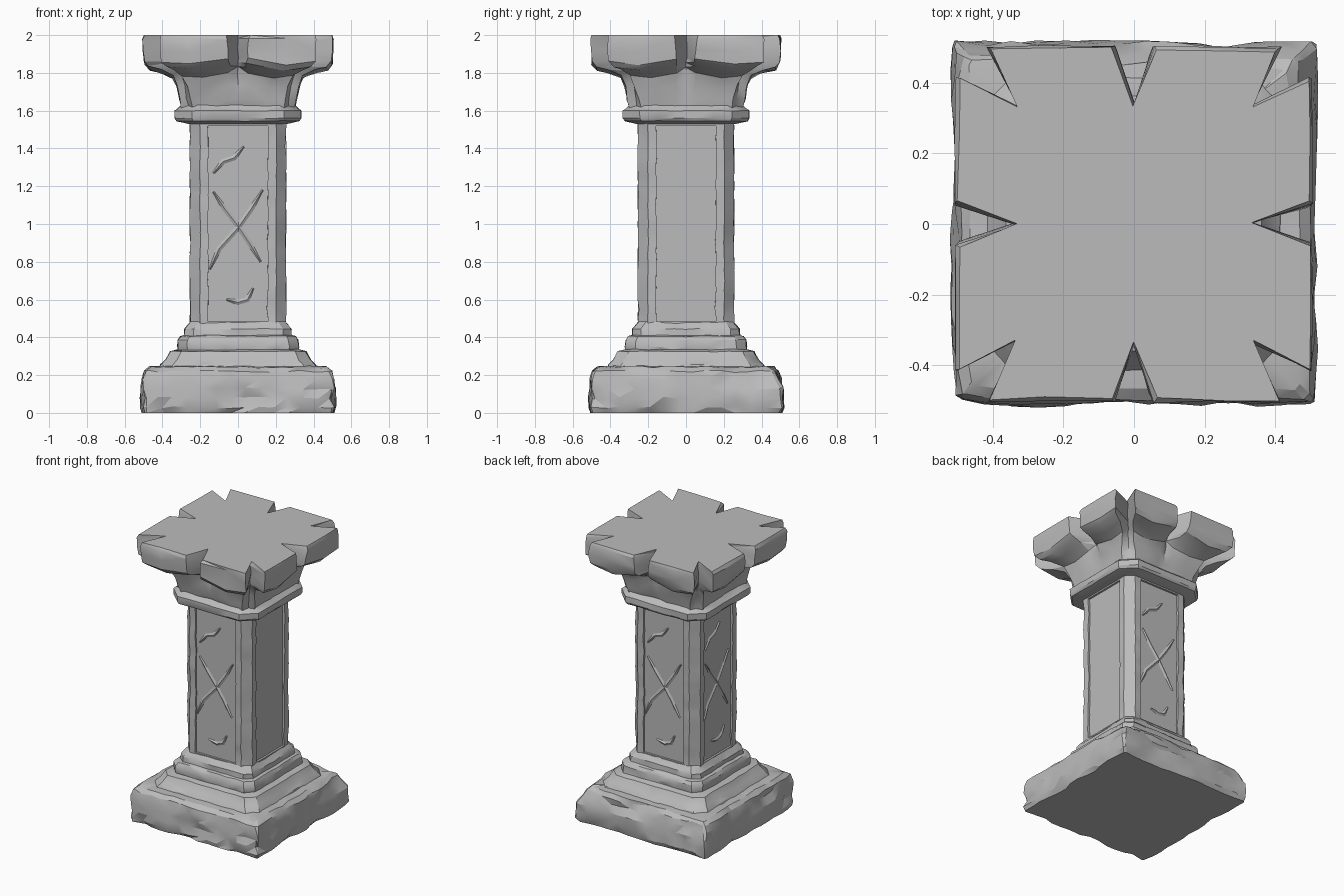
import bpy, bmesh, random
from math import pi, radians
from mathutils import Vector, Matrix, noise

random.seed(7)
if "Cube" in bpy.data.objects:
    bpy.data.objects.remove(bpy.data.objects["Cube"])

stone = bpy.data.materials.new("grey_stone")
stone.use_nodes = True
GREY = (0.5, 0.5, 0.5, 1)
stone.diffuse_color = GREY
stone.node_tree.nodes["Principled BSDF"].inputs["Base Color"].default_value = GREY


def finish(name, bm, angle=28):
    """Turn a bmesh into a shaded stone object."""
    bmesh.ops.recalc_face_normals(bm, faces=bm.faces[:])
    bmesh.ops.triangulate(bm, faces=bm.faces[:])
    mesh = bpy.data.meshes.new(name)
    bm.to_mesh(mesh)
    bm.free()
    mesh.materials.append(stone)
    ob = bpy.data.objects.new(name, mesh)
    bpy.context.collection.objects.link(ob)
    bpy.ops.object.select_all(action='DESELECT')
    ob.select_set(True)
    bpy.context.view_layer.objects.active = ob
    bpy.ops.object.shade_smooth_by_angle(angle=radians(angle))
    return ob


def loft(name, rings, rough=0.0, chip=0.0, angle=28, turn=0.0):
    """Skin rings of 3D points; chip wears dents inward, rough is fine jitter."""
    bm = bmesh.new()
    rows = []
    for i, ring in enumerate(rings):
        row = []
        for p in ring:
            p = Vector(p)
            worn = max(0, noise.noise(Vector((p.x + p.z, p.y - p.z, p.z)) * 5)) * chip
            shrink = 1 - worn / max(abs(p.x), abs(p.y), 0.1)
            dz = random.uniform(-rough, rough) if 0 < i < len(rings) - 1 else 0
            q = Vector((p.x * shrink + random.uniform(-rough, rough),
                        p.y * shrink + random.uniform(-rough, rough), p.z + dz))
            row.append(bm.verts.new(q))
        rows.append(row)
    for a, b in zip(rows, rows[1:]):
        for j in range(len(a)):
            k = (j + 1) % len(a)
            bm.faces.new((a[j], a[k], b[k], b[j]))
    bm.faces.new(rows[0][::-1])
    bm.faces.new(rows[-1])
    bm.transform(Matrix.Rotation(turn, 4, 'Z'))
    return finish(name, bm, angle)


def four_sides(side):
    """Repeat the points of the front side around the pillar."""
    return [Matrix.Rotation(q * pi / 2, 3, 'Z') @ Vector(p) for q in range(4) for p in side]


def square(z, half, cut, n=6):
    """Square ring with cut corners and n segments along each side."""
    e = half - cut
    return four_sides([(-e + 2 * e * i / n, -half, z) for i in range(n + (cut > 0))])


# Rough plinth with chiselled sides
plinth = [(0, .505), (.03, .515), (.08, .515), (.13, .512), (.18, .505),
          (.22, .495), (.243, .465), (.25, .38)]
loft("plinth", [square(z, h, 0.012, 13) for z, h in plinth], .006, .055, 22)

# Stepped moulding between plinth and shaft
steps = [(.23, .42), (.255, .41), (.28, .385), (.325, .36), (.335, .32), (.35, .322),
         (.385, .318), (.405, .305), (.41, .285), (.445, .283), (.46, .27), (.485, .25)]
loft("base_moulding", [square(z, h, h * .16, 8) for z, h in steps], .003, .012)

# Shaft core is the floor of the recessed panels
loft("shaft_core", [square(z, .24, .05, 2) for z in (.45, 1.57)])

# Worn corner posts and the rails that frame each panel
def post_ring(z):
    return [(.158, -.255, z), (.203, -.255, z), (.255, -.203, z),
            (.255, -.158, z), (.2, -.158, z), (.158, -.2, z)]

for q, corner in enumerate(("front_left", "back_left", "back_right", "front_right")):
    levels = [.45 + 1.11 * i / 22 for i in range(23)]
    loft("corner_post_" + corner, [post_ring(z) for z in levels], .0025, .012, turn=q * pi / 2)

for q, face in enumerate(("front", "left", "back", "right")):
    for end, lo, hi in (("lower", .45, .485), ("upper", 1.52, 1.57)):
        rail = [[(-.17, -.254, z), (.17, -.254, z), (.17, -.2, z), (-.17, -.2, z)]
                for z in (lo, hi)]
        loft(f"{end}_rail_{face}", rail, turn=q * pi / 2)


# Faint carved ribbons on three of the panels
def ribbon(name, path, turn, width=.016, height=.009):
    bm = bmesh.new()
    pts = [Vector((x, -.239, z)) for x, z in path]
    rows = []
    for i, p in enumerate(pts):
        along = (pts[min(i + 1, len(pts) - 1)] - pts[max(i - 1, 0)]).normalized()
        across = along.cross(Vector((0, 1, 0))) * width * (.4 if i in (0, len(pts) - 1) else 1)
        rows.append([bm.verts.new(v) for v in
                     (p - across, p - Vector((0, height, 0)), p + across)])
    for a, b in zip(rows, rows[1:]):
        for j in range(3):
            k = (j + 1) % 3
            bm.faces.new((a[j], a[k], b[k], b[j]))
    bm.faces.new(rows[0])
    bm.faces.new(rows[-1][::-1])
    bm.transform(Matrix.Rotation(turn, 4, 'Z'))
    finish(name, bm)

carving = {
    "rising_ribbon": [(-.15, .76), (-.1, .87), (0, .98), (.07, 1.08), (.13, 1.18)],
    "falling_ribbon": [(-.13, 1.17), (-.07, 1.08), (0, .99), (.06, .9), (.12, .8)],
    "upper_scroll": [(-.13, 1.27), (-.08, 1.33), (-.02, 1.35), (.03, 1.41)],
    "lower_scroll": [(-.06, .6), (0, .585), (.05, .6), (.08, .66)],
}
for face, q in (("front", 0), ("back", 2), ("right", 3)):
    for part, path in carving.items():
        ribbon(f"{part}_{face}", path, q * pi / 2)

# Collar under the capital
collar = [(1.53, .262), (1.545, .325), (1.56, .335), (1.6, .335), (1.61, .32), (1.63, .3)]
loft("collar", [square(z, h, h * .27, 5) for z, h in collar], .002, .006)


# Flared capital: eight petals parted by notches at mid sides and corners
def petals(z, h, w, n, c, k, sag):
    """w: notch half width, n: notch depth, c: petal end, k: corner notch."""
    m = c * .62
    half = [(w, -h, z + sag), (m, -h, z - sag), (c, -h, z)]
    left = [(-x, y, s) for x, y, s in reversed(half)]
    return four_sides(left + [(0, -n, z + sag)] + half + [(k, -k, z)])

capital = [
    (1.61, .30, .06, .298, .24, .262, 0),
    (1.66, .312, .06, .308, .25, .27, 0),
    (1.73, .325, .05, .312, .27, .28, .005),
    (1.785, .345, .05, .32, .30, .295, .012),
    (1.815, .41, .045, .325, .345, .31, .018),
    (1.835, .475, .045, .33, .385, .32, .02),
    (1.86, .498, .05, .333, .41, .325, .015),
    (1.92, .503, .055, .336, .415, .33, .006),
    (1.98, .504, .06, .338, .415, .332, 0),
    (2.0, .496, .062, .338, .41, .333, 0),
]
loft("capital", [petals(*ring) for ring in capital], .005, .012, 30)
